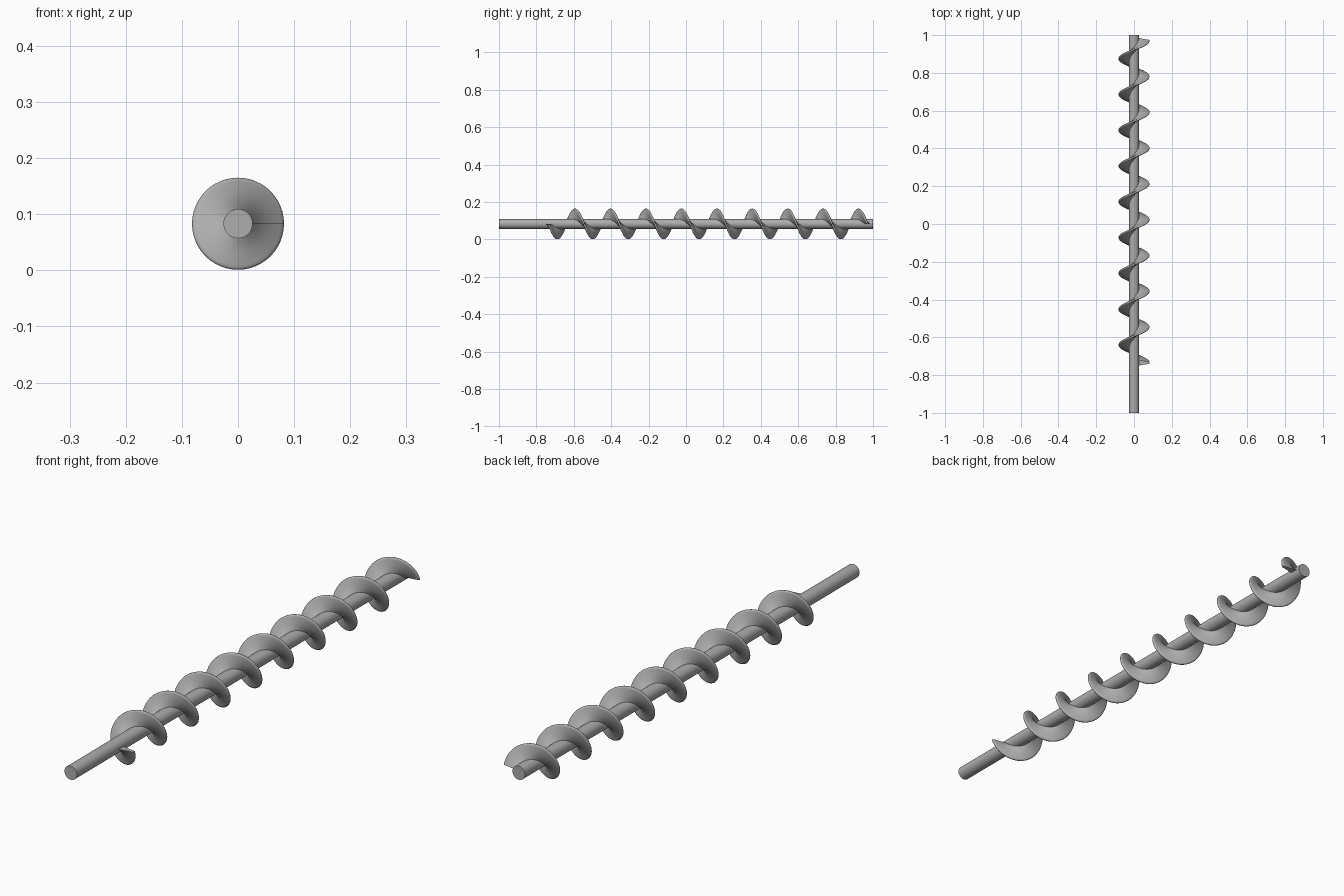
import bpy, bmesh, math

cube = bpy.data.objects.get("Cube")
if cube:
    bpy.data.objects.remove(cube, do_unlink=True)

AXIS_Z = 0.083
SHAFT_R, BLADE_R = 0.026, 0.082
START_Y, END_Y, TURNS = -0.735, 0.97, 9
STEPS = 48

steel = bpy.data.materials.new("grey steel")
steel.use_nodes = True
colour = (0.42, 0.42, 0.42, 1)
steel.diffuse_color = colour
steel.node_tree.nodes["Principled BSDF"].inputs["Base Color"].default_value = colour


def finish(obj):
    obj.data.materials.append(steel)
    bpy.ops.object.select_all(action="DESELECT")
    obj.select_set(True)
    bpy.context.view_layer.objects.active = obj
    bpy.ops.object.shade_smooth_by_angle(angle=math.radians(40))


# Straight central shaft
bpy.ops.mesh.primitive_cylinder_add(vertices=48, radius=SHAFT_R, depth=2,
                                    location=(0, 0, AXIS_Z),
                                    rotation=(math.pi / 2, 0, 0))
shaft = bpy.context.object
shaft.name = "shaft"
finish(shaft)

# Tapered blade section: radius and half thickness, closed by a rounded rim
side = [(0.022, 0.016), (0.036, 0.0125), (0.055, 0.009), (0.075, 0.006),
        (0.079, 0.005), (0.0812, 0.003)]
section = side + [(BLADE_R, 0)] + [(r, -t) for r, t in reversed(side)]

# Sweep the section along the helix
bm = bmesh.new()
rings = []
for i in range(TURNS * STEPS + 1):
    a = 2 * math.pi * i / STEPS
    y = START_Y + (END_Y - START_Y) * i / (TURNS * STEPS)
    rings.append([bm.verts.new((r * math.cos(a), y + t, AXIS_Z - r * math.sin(a)))
                  for r, t in section])
n = len(section)
for p, q in zip(rings, rings[1:]):
    for j in range(n):
        k = (j + 1) % n
        bm.faces.new((p[j], p[k], q[k], q[j]))
bm.faces.new(rings[0])
bm.faces.new(rings[-1])
bmesh.ops.recalc_face_normals(bm, faces=bm.faces)
mesh = bpy.data.meshes.new("spiral_blade")
bm.to_mesh(mesh)
bm.free()
blade = bpy.data.objects.new("spiral_blade", mesh)
bpy.context.collection.objects.link(blade)
finish(blade)
